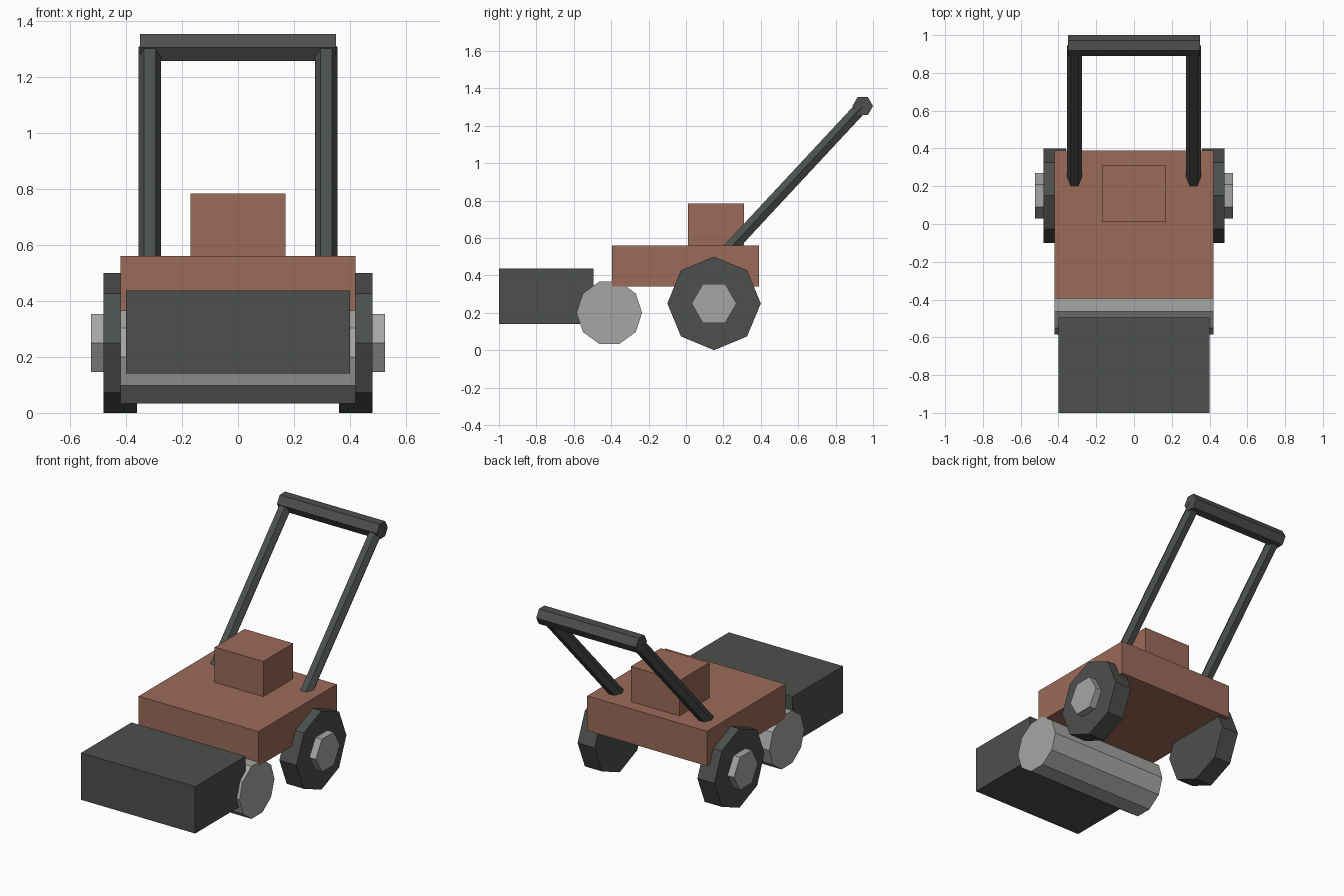
import bpy, bmesh
from math import cos, sin, tau
from mathutils import Vector

if "Cube" in bpy.data.objects:
    bpy.data.objects.remove(bpy.data.objects["Cube"])


def material(name, rgb):
    m = bpy.data.materials.new(name)
    m.diffuse_color = (*rgb, 1)
    m.use_nodes = True
    m.node_tree.nodes["Principled BSDF"].inputs["Base Color"].default_value = m.diffuse_color
    return m


RED = material("brick_red", (0.33, 0.145, 0.1))
DARK = material("dark_grey", (0.072, 0.08, 0.072))
STEEL = material("steel_grey", (0.38, 0.38, 0.37))


def finish(name, bm, mat):
    bmesh.ops.recalc_face_normals(bm, faces=bm.faces)
    me = bpy.data.meshes.new(name)
    bm.to_mesh(me)
    bm.free()
    me.materials.append(mat)
    ob = bpy.data.objects.new(name, me)
    bpy.context.collection.objects.link(ob)
    return ob


def box(name, lo, hi, mat):
    lo, hi = Vector(lo), Vector(hi)
    bm = bmesh.new()
    bmesh.ops.create_cube(bm, size=1)
    bmesh.ops.scale(bm, vec=hi - lo, verts=bm.verts)
    bmesh.ops.translate(bm, vec=(lo + hi) / 2, verts=bm.verts)
    return finish(name, bm, mat)


def prism(name, start, end, radius, sides, first, mat):
    """Straight n-sided bar; 'first' is the direction of its first corner."""
    start, end, u = Vector(start), Vector(end), Vector(first)
    v = (end - start).normalized().cross(u)
    bm = bmesh.new()
    ring = [bm.verts.new(start + radius * (u * cos(tau * i / sides) + v * sin(tau * i / sides)))
            for i in range(sides)]
    face = bm.faces.new(ring)
    ext = bmesh.ops.extrude_face_region(bm, geom=[face], use_keep_orig=True)
    top = [g for g in ext["geom"] if isinstance(g, bmesh.types.BMVert)]
    bmesh.ops.translate(bm, vec=end - start, verts=top)
    return finish(name, bm, mat)


X, Y, Z = (1, 0, 0), (0, 1, 0), (0, 0, 1)

# Body, engine and front catcher
box("deck", (-0.42, -0.395, 0.34), (0.42, 0.39, 0.56), RED)
box("engine", (-0.17, 0.01, 0.55), (0.17, 0.31, 0.783), RED)
box("grass_catcher", (-0.4, -1.0, 0.14), (0.4, -0.495, 0.437), DARK)

# Cutting roller
prism("roller", (-0.42, -0.41, 0.2), (0.42, -0.41, 0.2), 0.175, 10, Y, STEEL)

# Wheels, hubs and handle bars on both sides
for side, s in (("left", -1), ("right", 1)):
    prism(f"{side}_wheel", (s * 0.36, 0.15, 0.25), (s * 0.48, 0.15, 0.25), 0.25, 8, Z, DARK)
    prism(f"{side}_hub", (s * 0.40, 0.15, 0.25), (s * 0.525, 0.15, 0.25), 0.12, 6, Y, STEEL)
    prism(f"{side}_handle_bar", (s * 0.315, 0.2, 0.507), (s * 0.315, 0.943, 1.305), 0.04, 6, X, DARK)

# Grip across the handle
prism("handle_grip", (-0.35, 0.945, 1.305), (0.35, 0.945, 1.305), 0.055, 6, Y, DARK)
